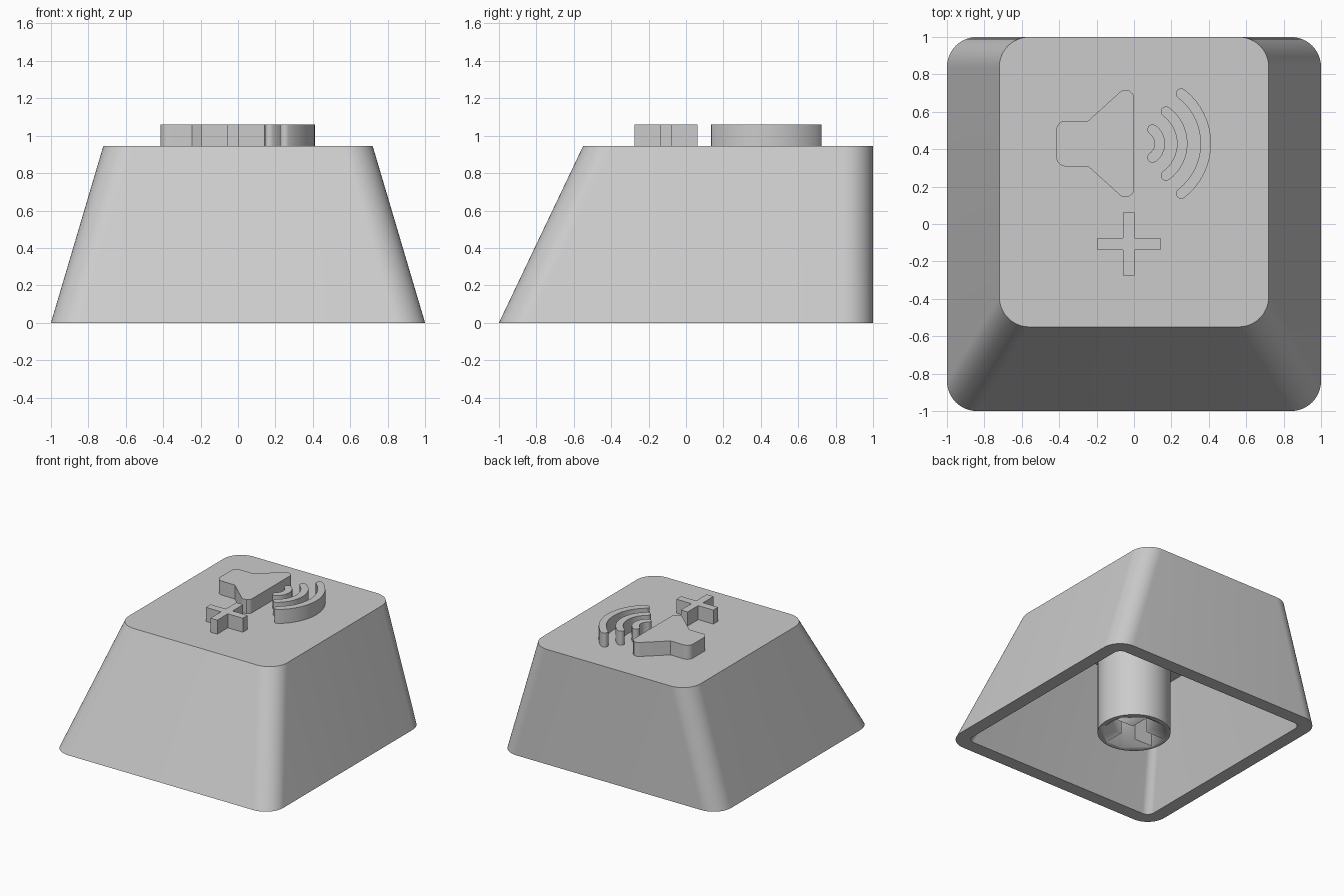
import bpy
import bmesh
from math import sin, cos, tan, pi, radians
from mathutils import Vector

cube = bpy.data.objects.get("Cube")
if cube:
    bpy.data.objects.remove(cube)

grey = bpy.data.materials.new("light grey plastic")
grey.use_nodes = True
colour = (0.6, 0.6, 0.6, 1)
grey.diffuse_color = colour
grey.node_tree.nodes["Principled BSDF"].inputs["Base Color"].default_value = colour

BASE, TOP, CEILING, ICON_TOP = 0.0, 0.945, 0.83, 1.06
WALL = 0.11


def finish(name, bm):
    """Turn a bmesh into a smooth-shaded object with sharp edges kept."""
    bmesh.ops.recalc_face_normals(bm, faces=bm.faces)
    mesh = bpy.data.meshes.new(name)
    bm.to_mesh(mesh)
    bm.free()
    mesh.materials.append(grey)
    obj = bpy.data.objects.new(name, mesh)
    bpy.context.collection.objects.link(obj)
    bpy.ops.object.select_all(action='DESELECT')
    obj.select_set(True)
    bpy.context.view_layer.objects.active = obj
    bpy.ops.object.shade_smooth_by_angle(angle=radians(30))
    return obj


def arc(cx, cy, r, start, end, steps):
    angles = [start + (end - start) * i / steps for i in range(steps + 1)]
    return [(cx + r * cos(a), cy + r * sin(a)) for a in angles]


def rounded_rect(x0, x1, y0, y1, r, steps=12):
    corners = [(x1 - r, y1 - r), (x0 + r, y1 - r), (x0 + r, y0 + r), (x1 - r, y0 + r)]
    points = []
    for i, (cx, cy) in enumerate(corners):
        points += arc(cx, cy, r, i * pi / 2, (i + 1) * pi / 2, steps)
    return points


def rounded_polygon(corners, steps=6):
    """Outline from (x, y, radius) corners, with an arc at each rounded one."""
    points = []
    for i, (x, y, r) in enumerate(corners):
        p = Vector((x, y))
        if not r:
            points.append((x, y))
            continue
        before = (Vector(corners[i - 1][:2]) - p).normalized()
        after = (Vector(corners[(i + 1) % len(corners)][:2]) - p).normalized()
        half = before.angle(after) / 2
        centre = p + (before + after).normalized() * r / sin(half)
        start = p + before * r / tan(half) - centre
        end = p + after * r / tan(half) - centre
        for k in range(steps + 1):
            v = start.lerp(end, k / steps).normalized() * r
            points.append(tuple(centre + v))
    return points


def cross(cx, cy, reach, half):
    quarter = [(reach, -half), (reach, half), (half, half)]
    points = []
    for _ in range(4):
        points += [(cx + x, cy + y) for x, y in quarter]
        quarter = [(-y, x) for x, y in quarter]
    return points


def loft(name, sections):
    """Bridge matching (outline, height) loops and cap both ends."""
    bm = bmesh.new()
    loops = [[bm.verts.new((x, y, z)) for x, y in pts] for pts, z in sections]
    for low, high in zip(loops, loops[1:]):
        n = len(low)
        for i in range(n):
            j = (i + 1) % n
            bm.faces.new((low[i], low[j], high[j], high[i]))
    bm.faces.new(loops[0])
    bm.faces.new(loops[-1])
    return finish(name, bm)


def prism(name, points, z0=TOP - 0.01, z1=ICON_TOP):
    return loft(name, [(points, z0), (points, z1)])


# Hollow tapered cap: ceiling, inner wall, rim, outer wall, top
def cap_outline(z, inset, r):
    t = z / TOP
    half = 1 - 0.28 * t - inset
    return rounded_rect(-half, half, -1 + 0.45 * t + inset, 1 - inset, r)


loft("key_cap", [
    (cap_outline(CEILING, WALL, 0.06), CEILING),
    (cap_outline(BASE, WALL, 0.06), BASE),
    (cap_outline(BASE, 0, 0.16), BASE),
    (cap_outline(TOP, 0, 0.16), TOP),
])

# Mounting stem with a cross-shaped socket
stem = prism("stem", arc(0, 0, 0.275, 0, 2 * pi * 47 / 48, 47), BASE, CEILING + 0.02)
socket = prism("socket_cutter", cross(0, 0, 0.23, 0.068), BASE - 0.1, 0.5)
socket.hide_render = True
cut = stem.modifiers.new("socket", 'BOOLEAN')
cut.operation = 'DIFFERENCE'
cut.solver = 'EXACT'
cut.object = socket
bpy.context.view_layer.objects.active = stem
bpy.ops.object.modifier_apply(modifier=cut.name)
bpy.data.objects.remove(socket)

# Raised loudspeaker symbol
AXIS = 0.43
lower = [(-0.415, -0.122, 0.05), (-0.245, -0.122, 0.0), (0, -0.343, 0.044)]
upper = [(x, -y, r) for x, y, r in reversed(lower)]
prism("speaker_symbol", rounded_polygon([(x, AXIS + y, r) for x, y, r in lower + upper]))

# Raised sound waves: concentric arcs with round ends
WAVE_X, WAVE_HALF = 0.047, 0.028
for name, radius, spread in (("small_wave", 0.091, 55), ("middle_wave", 0.211, 54),
                             ("large_wave", 0.337, 52.5)):
    a = radians(spread)
    outline = arc(WAVE_X, AXIS, radius + WAVE_HALF, -a, a, 16)
    outline += arc(WAVE_X + radius * cos(a), AXIS + radius * sin(a),
                   WAVE_HALF, a, a + pi, 8)[1:-1]
    outline += arc(WAVE_X, AXIS, radius - WAVE_HALF, a, -a, 16)
    outline += arc(WAVE_X + radius * cos(a), AXIS - radius * sin(a),
                   WAVE_HALF, pi - a, 2 * pi - a, 8)[1:-1]
    prism(name, outline)

# Raised plus sign
prism("plus_symbol", cross(-0.027, -0.107, 0.168, 0.031))
